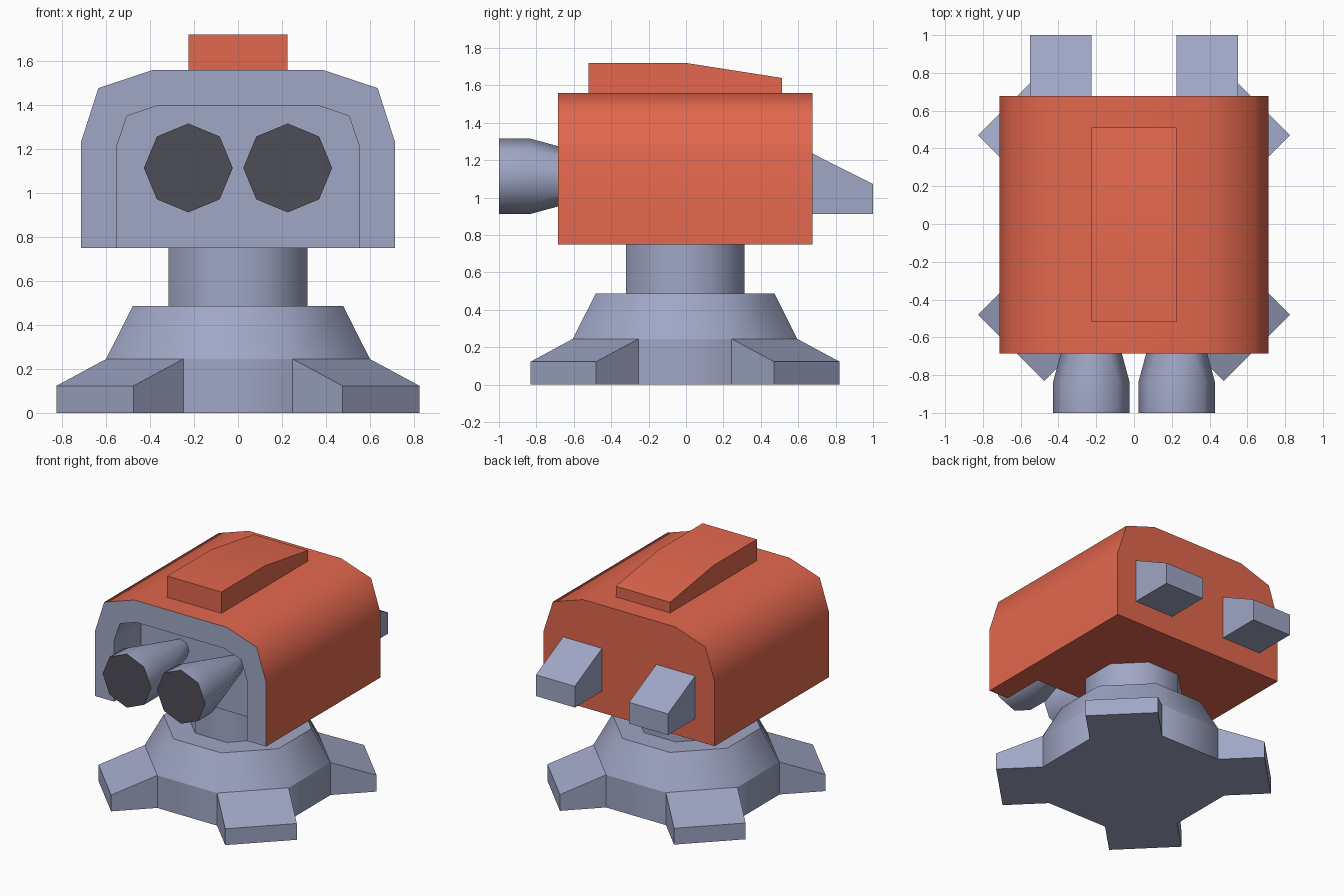
import bpy, bmesh, math
from mathutils import Matrix, Vector

if "Cube" in bpy.data.objects:
    bpy.data.objects.remove(bpy.data.objects["Cube"], do_unlink=True)


def material(name, rgb):
    m = bpy.data.materials.new(name)
    m.use_nodes = True
    m.diffuse_color = (*rgb, 1)
    m.node_tree.nodes["Principled BSDF"].inputs["Base Color"].default_value = (*rgb, 1)
    return m


GREY = material("blue_grey", (0.35, 0.385, 0.56))
RED = material("coral_red", (0.76, 0.135, 0.075))
DARK = material("dark_muzzle", (0.075, 0.075, 0.095))


def finish(bm, name, *mats):
    bmesh.ops.recalc_face_normals(bm, faces=bm.faces)
    me = bpy.data.meshes.new(name)
    bm.to_mesh(me)
    bm.free()
    for m in mats:
        me.materials.append(m)
    ob = bpy.data.objects.new(name, me)
    bpy.context.collection.objects.link(ob)
    bpy.ops.object.select_all(action="DESELECT")
    ob.select_set(True)
    bpy.context.view_layer.objects.active = ob
    bpy.ops.object.shade_smooth_by_angle(angle=math.radians(55))
    return ob


def loft(bm, loops):
    """Closed skin through equal rings of points, capped at both ends."""
    rings = [[bm.verts.new(p) for p in loop] for loop in loops]
    n = len(rings[0])
    for a, b in zip(rings, rings[1:]):
        for i in range(n):
            j = (i + 1) % n
            bm.faces.new((a[i], a[j], b[j], b[i]))
    bm.faces.new(rings[0])
    bm.faces.new(rings[-1])


def side_prism(name, profile, x0, x1, mat, matrix=Matrix()):
    """Extrude a (y, z) profile along x."""
    bm = bmesh.new()
    loft(bm, [[matrix @ Vector((x, y, z)) for y, z in profile] for x in (x0, x1)])
    return finish(bm, name, mat)


def octagon(apothem, z, cy=-0.005):
    r = apothem / math.cos(math.pi / 8)
    angles = [(i + 0.5) * math.pi / 4 for i in range(8)]
    return [(r * math.cos(a), cy + r * math.sin(a), z) for a in angles]


# Stand: octagonal foot plate, sloping collar, neck
for name, rings in (
    ("base_plate", ((0.6, 0), (0.6, 0.245))),
    ("base_collar", ((0.6, 0.245), (0.478, 0.487))),
    ("neck", ((0.317, 0.487), (0.317, 0.751))),
):
    bm = bmesh.new()
    loft(bm, [octagon(r, z) for r, z in rings])
    finish(bm, name, GREY)

# Four diagonal feet
foot = [(0.6, 0), (0.92, 0), (0.92, 0.123), (0.6, 0.245)]
for i, place in enumerate(("back_left", "back_right", "front_right", "front_left")):
    turn = Matrix.Translation((0, -0.005, 0)) @ Matrix.Rotation((i - 0.5) * math.pi / 2, 4, "Z")
    side_prism("foot_" + place, foot, -0.248, 0.248, GREY, turn)

# Housing: arched shell with a recess open at the front and below
FRONT, BACK, RECESS, FLOOR = -0.685, 0.677, -0.365, 0.75


def arch(points):
    return [(-x, z) for x, z in points] + [(x, z) for x, z in reversed(points)]


outer = arch([(0.713, FLOOR), (0.713, 1.235), (0.635, 1.477), (0.385, 1.56)])
inner = arch([(0.553, FLOOR), (0.553, 1.208), (0.505, 1.35), (0.368, 1.396)])
bm = bmesh.new()
of, ob_, inf, inb = ([bm.verts.new((x, y, z)) for x, z in loop]
                     for loop, y in ((outer, FRONT), (outer, BACK), (inner, FRONT), (inner, RECESS)))
for a, b, mi in ((of, ob_, 0), (of, inf, 1), (inf, inb, 1)):
    for i in range(len(a) - 1):
        bm.faces.new((a[i], a[i + 1], b[i + 1], b[i])).material_index = mi
bm.faces.new(ob_)
bm.faces.new(inb).material_index = 1
bm.faces.new((ob_[0], ob_[-1], of[-1], inf[-1], inb[-1], inb[0], inf[0], of[0]))
finish(bm, "housing", RED, GREY)

# Roof hatch, falling away to the back
hatch = [(-0.52, 1.56), (-0.52, 1.72), (0, 1.72), (0.512, 1.64), (0.512, 1.56)]
side_prism("roof_hatch", hatch, -0.226, 0.226, RED)

# Twin barrels with dark muzzles, and the rear vents
vent = [(BACK, 0.913), (1.0, 0.913), (1.0, 1.073), (BACK, 1.235)]
for place, s in (("left", 1), ("right", -1)):
    bm = bmesh.new()
    steps = ((-1.0, 0.202), (-0.835, 0.202), (RECESS, 0.075))
    loft(bm, [[(s * 0.226 + r * math.cos(k * math.pi / 4), y, 1.114 + r * math.sin(k * math.pi / 4))
               for k in range(8)] for y, r in steps])
    for f in bm.faces:
        f.material_index = int(f.calc_center_median().y < -0.99)
    finish(bm, "barrel_" + place, GREY, DARK)
    side_prism("rear_vent_" + place, vent, s * 0.226, s * 0.55, GREY)
